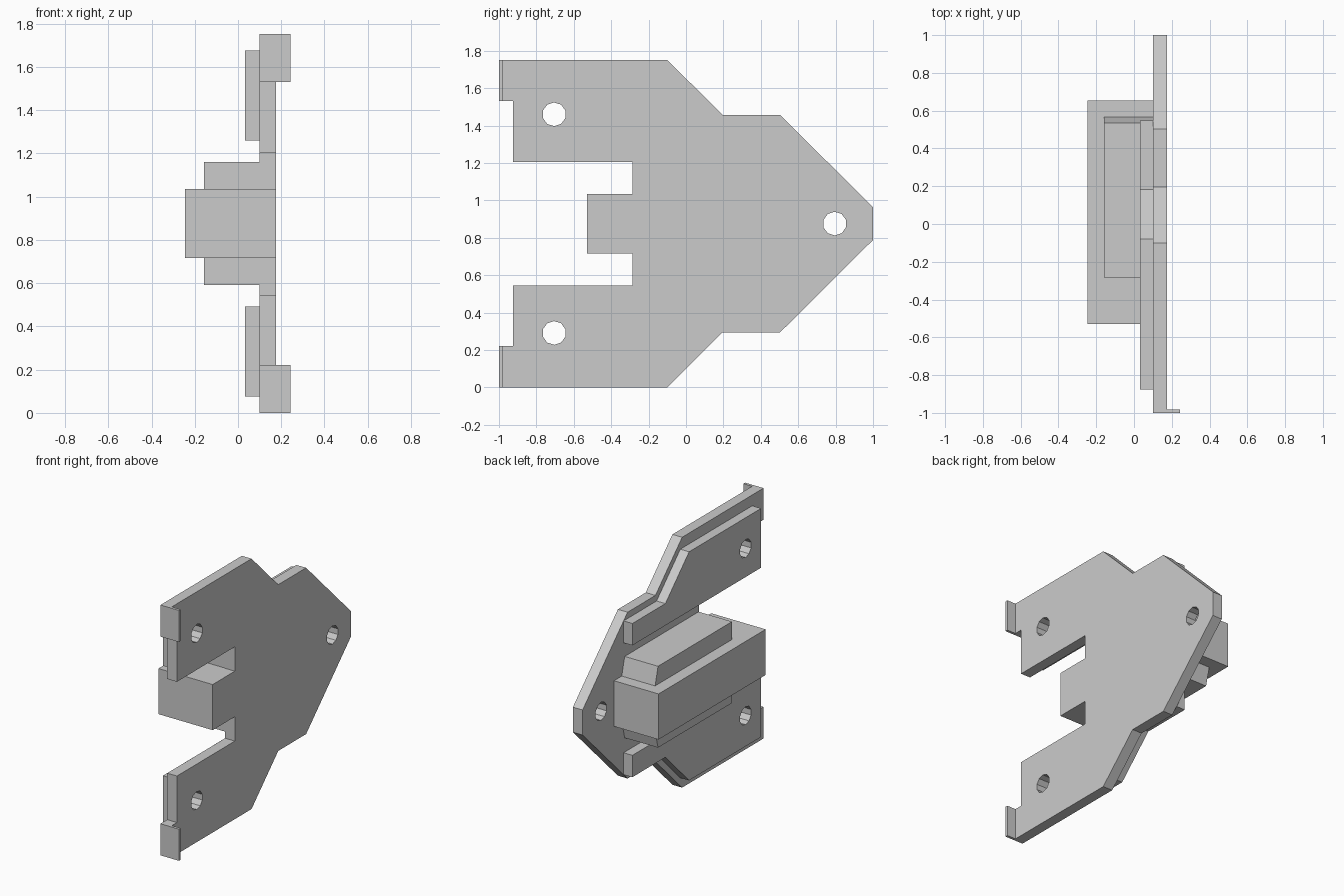
import bpy, bmesh, math

if "Cube" in bpy.data.objects:
    bpy.data.objects.remove(bpy.data.objects["Cube"])

MID = 0.8755  # height of the horizontal mirror plane


def prism(name, profile, x0, x1):
    """Extrude a (y, z) outline along x from x0 to x1."""
    bm = bmesh.new()
    face = bm.faces.new([bm.verts.new((x0, y, z)) for y, z in profile])
    ext = bmesh.ops.extrude_face_region(bm, geom=[face])
    moved = [v for v in ext["geom"] if isinstance(v, bmesh.types.BMVert)]
    bmesh.ops.translate(bm, verts=moved, vec=(x1 - x0, 0, 0))
    bmesh.ops.recalc_face_normals(bm, faces=bm.faces)
    mesh = bpy.data.meshes.new(name)
    bm.to_mesh(mesh)
    bm.free()
    obj = bpy.data.objects.new(name, mesh)
    bpy.context.collection.objects.link(obj)
    return obj


def flip(points):
    """Mirror an outline about the middle height."""
    return [(y, 2 * MID - z) for y, z in reversed(points)]


def rect(y0, y1, z0, z1):
    return [(y0, z0), (y1, z0), (y1, z1), (y0, z1)]


def drill(obj, y, z, radius=0.0635, sides=10):
    """Cut a screw hole along x."""
    ring = [(y + radius * math.sin(2 * math.pi * i / sides),
             z + radius * math.cos(2 * math.pi * i / sides)) for i in range(sides)]
    cutter = prism("hole_cutter", ring, -0.1, 0.35)
    cutter.hide_render = True
    cutter.hide_set(True)
    mod = obj.modifiers.new("hole", 'BOOLEAN')
    mod.operation = 'DIFFERENCE'
    mod.solver = 'EXACT'
    mod.object = cutter


# Main plate: upper half outline, mirrored to the lower half
upper = [(-0.53, 1.035), (-0.285, 1.035), (-0.285, 1.205), (-0.925, 1.205),
         (-0.925, 1.53), (-1.0, 1.53), (-1.0, 1.751), (-0.10, 1.751),
         (0.195, 1.457), (0.503, 1.457), (1.0, 0.963)]
plate = prism("mounting_plate", upper + flip(upper), 0.10, 0.175)
for y, z in ((-0.705, 1.46), (-0.705, 0.291), (0.795, MID)):
    drill(plate, y, z)

# Raised pads and edge lips, above and below the middle
pad = [(-0.875, 1.26), (-0.875, 1.675), (-0.08, 1.675),
       (0.182, 1.413), (0.547, 1.413), (0.547, 1.26)]
lip = rect(-1.0, -0.981, 1.53, 1.751)
for side, f in (("upper", lambda p: p), ("lower", flip)):
    p = prism(side + "_pad", f(pad), 0.032, 0.10)
    drill(p, -0.705, 1.46 if side == "upper" else 0.291)
    prism(side + "_lip", f(lip), 0.175, 0.243)

# Shoulder block with a sloped end on each side of the middle
shoulder = [(-0.283, 1.16), (0.535, 1.16), (0.567, 1.035)]
prism("shoulder_block", shoulder + flip(shoulder), -0.158, 0.10)

# Central housing
prism("housing", rect(-0.53, 0.653, 0.716, 1.035), -0.245, 0.10)
